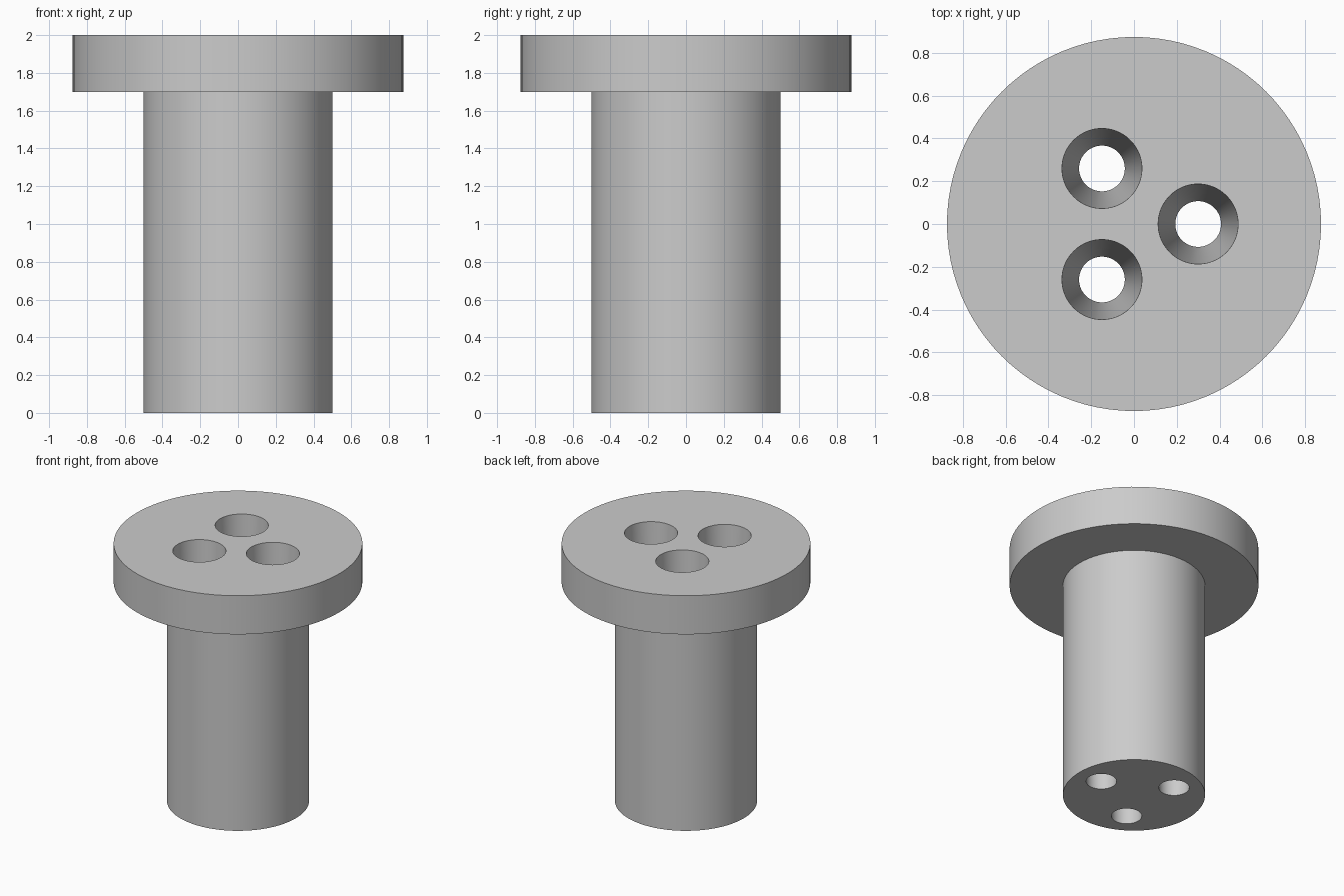
import bpy
import math

old = bpy.data.objects.get("Cube")
if old:
    bpy.data.objects.remove(old, do_unlink=True)

HEIGHT = 2.0
FLANGE_Z = 1.7
FLANGE_R, SHAFT_R = 0.875, 0.5
HOLE_TOP_R, HOLE_BOTTOM_R = 0.187, 0.107
HOLE_CIRCLE_R = 0.3
SIDES = 96

grey = bpy.data.materials.new("plain grey")
grey.use_nodes = True
colour = (0.6, 0.6, 0.6, 1)
grey.diffuse_color = colour
grey.node_tree.nodes["Principled BSDF"].inputs["Base Color"].default_value = colour


def lathe(name, profile):
    """Revolve a (radius, z) profile into a closed solid."""
    verts, faces = [], []
    for r, z in profile:
        for i in range(SIDES):
            a = math.tau * i / SIDES
            verts.append((r * math.cos(a), r * math.sin(a), z))
    for k in range(len(profile) - 1):
        for i in range(SIDES):
            j = (i + 1) % SIDES
            low, high = k * SIDES, (k + 1) * SIDES
            faces.append((low + i, low + j, high + j, high + i))
    faces.append(tuple(reversed(range(SIDES))))
    faces.append(tuple(range(len(verts) - SIDES, len(verts))))
    mesh = bpy.data.meshes.new(name)
    mesh.from_pydata(verts, [], faces)
    mesh.materials.append(grey)
    obj = bpy.data.objects.new(name, mesh)
    bpy.context.collection.objects.link(obj)
    return obj


# Shaft with a wide flange on top
body = lathe("flanged_shaft", [(SHAFT_R, 0), (SHAFT_R, FLANGE_Z),
                               (FLANGE_R, FLANGE_Z), (FLANGE_R, HEIGHT)])
bpy.context.view_layer.objects.active = body

# Three tapered holes running right through
slope = (HOLE_TOP_R - HOLE_BOTTOM_R) / HEIGHT
margin = 0.1
for n in range(3):
    a = math.tau * n / 3
    cutter = lathe("hole_cutter", [(HOLE_BOTTOM_R - slope * margin, -margin),
                                   (HOLE_TOP_R + slope * margin, HEIGHT + margin)])
    cutter.location = (HOLE_CIRCLE_R * math.cos(a), HOLE_CIRCLE_R * math.sin(a), 0)
    cutter.hide_render = True
    cut = body.modifiers.new("hole", 'BOOLEAN')
    cut.operation = 'DIFFERENCE'
    cut.solver = 'EXACT'
    cut.object = cutter
    bpy.context.view_layer.update()
    bpy.ops.object.modifier_apply(modifier=cut.name)
    bpy.data.objects.remove(cutter, do_unlink=True)

# Smooth round walls, crisp rims
bpy.ops.object.select_all(action='DESELECT')
body.select_set(True)
bpy.ops.object.shade_smooth_by_angle(angle=math.radians(30))
